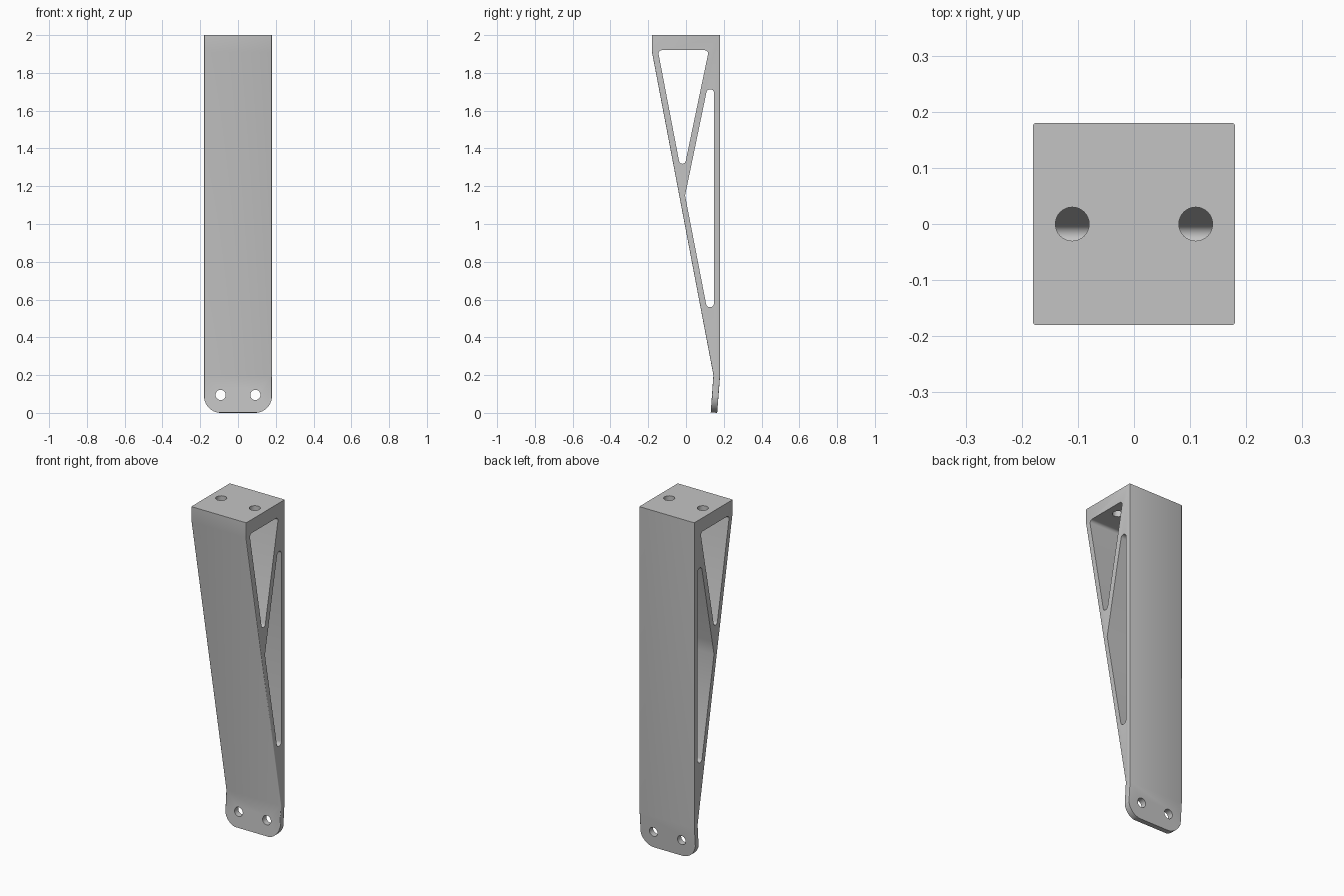
import bpy, bmesh, math
from mathutils import Vector

if "Cube" in bpy.data.objects:
    bpy.data.objects.remove(bpy.data.objects["Cube"], do_unlink=True)

HALF = 0.18

grey = bpy.data.materials.new("light grey metal")
grey.use_nodes = True
grey.diffuse_color = (0.55, 0.55, 0.55, 1)
grey.node_tree.nodes["Principled BSDF"].inputs["Base Color"].default_value = grey.diffuse_color


def rounded(corners, steps=10):
    """Outline from (u, v, radius) corners, each replaced by a tangent arc."""
    out = []
    for i, (u, v, r) in enumerate(corners):
        p = Vector((u, v))
        if r == 0:
            out.append(p)
            continue
        a = (Vector(corners[i - 1][:2]) - p).normalized()
        b = (Vector(corners[(i + 1) % len(corners)][:2]) - p).normalized()
        half = a.angle(b) / 2
        centre = p + (a + b).normalized() * r / math.sin(half)
        start = p + a * r / math.tan(half) - centre
        end = p + b * r / math.tan(half) - centre
        sweep = start.angle_signed(end)
        for k in range(steps + 1):
            t = -sweep * k / steps
            c, s = math.cos(t), math.sin(t)
            out.append(centre + Vector((c * start.x - s * start.y, s * start.x + c * start.y)))
    return out


def prism(name, outline, axis, lo, hi, bevel=0):
    """Extrude an outline along x, y or z."""
    place = {"x": lambda u, v, w: (w, u, v),
             "y": lambda u, v, w: (u, w, v),
             "z": lambda u, v, w: (u, v, w)}[axis]
    bm = bmesh.new()
    face = bm.faces.new([bm.verts.new(place(u, v, lo)) for u, v in outline])
    ext = bmesh.ops.extrude_face_region(bm, geom=[face])
    top = [g for g in ext["geom"] if isinstance(g, bmesh.types.BMVert)]
    bmesh.ops.translate(bm, verts=top, vec=place(0, 0, hi - lo))
    bmesh.ops.recalc_face_normals(bm, faces=bm.faces)
    if bevel:
        # soften the long side edges, leaving the flat ends crisp
        rim = [e for e in bm.edges
               if abs(e.verts[0].co.x - e.verts[1].co.x) < 1e-5
               and abs(e.verts[0].co.z - e.verts[1].co.z) > 0.01]
        bmesh.ops.bevel(bm, geom=rim, offset=bevel, segments=3, profile=0.5, affect="EDGES")
    mesh = bpy.data.meshes.new(name)
    bm.to_mesh(mesh)
    bm.free()
    obj = bpy.data.objects.new(name, mesh)
    bpy.context.collection.objects.link(obj)
    mesh.materials.append(grey)
    return obj


def circle(u, v, r, n=32):
    return [(u + r * math.cos(math.tau * k / n), v + r * math.sin(math.tau * k / n))
            for k in range(n)]


# Side profile: head block, tapering leg and tilted foot tab
profile = [(-0.18, 2), (0.18, 2), (0.18, 0.19), (0.165, 0), (0.131, 0.003),
           (0.145, 0.2), (-0.18, 1.91)]
bracket = prism("bracket", profile, "x", -HALF, HALF, bevel=0.005)

# Truss windows through the sides
upper = [(-0.149, 1.92, 0.018), (0.121, 1.92, 0.018), (-0.02, 1.245, 0.018)]
lower = [(0.1485, 1.892, 0.0204), (0.1485, 0.359, 0.0213), (-0.005, 1.151, 0)]
cutters = [prism("upper_window_cutter", rounded(upper), "x", -0.3, 0.3),
           prism("lower_window_cutter", rounded(lower), "x", -0.3, 0.3)]

# Mounting holes and rounded foot corners, mirrored
for side, s in (("left", 1), ("right", -1)):
    cutters.append(prism(side + "_top_hole_cutter", circle(s * 0.11, 0, 0.03), "z", 1.85, 2.1))
    cutters.append(prism(side + "_foot_hole_cutter", circle(s * 0.092, 0.095, 0.027), "y", 0, 0.3))
    corner = [(s * 0.3, -0.1, 0), (s * 0.3, 0.09, 0), (s * HALF, 0.09, 0),
              (s * HALF, 0, 0.0899), (s * 0.09, 0, 0), (s * 0.09, -0.1, 0)]
    cutters.append(prism(side + "_foot_corner_cutter", rounded(corner, 14), "y", 0, 0.3))

for cutter in cutters:
    cutter.hide_render = True
    mod = bracket.modifiers.new(cutter.name, "BOOLEAN")
    mod.operation = "DIFFERENCE"
    mod.solver = "EXACT"
    mod.object = cutter

# Bake the cuts, then remove the helpers
bpy.context.view_layer.update()
graph = bpy.context.evaluated_depsgraph_get()
baked = bpy.data.meshes.new_from_object(bracket.evaluated_get(graph))
bracket.modifiers.clear()
bracket.data = baked
for cutter in cutters:
    bpy.data.objects.remove(cutter, do_unlink=True)
baked.materials.clear()
baked.materials.append(grey)
for poly in baked.polygons:
    poly.material_index = 0

bpy.ops.object.select_all(action="DESELECT")
bracket.select_set(True)
bpy.context.view_layer.objects.active = bracket
bpy.ops.object.shade_smooth_by_angle(angle=math.radians(30))
